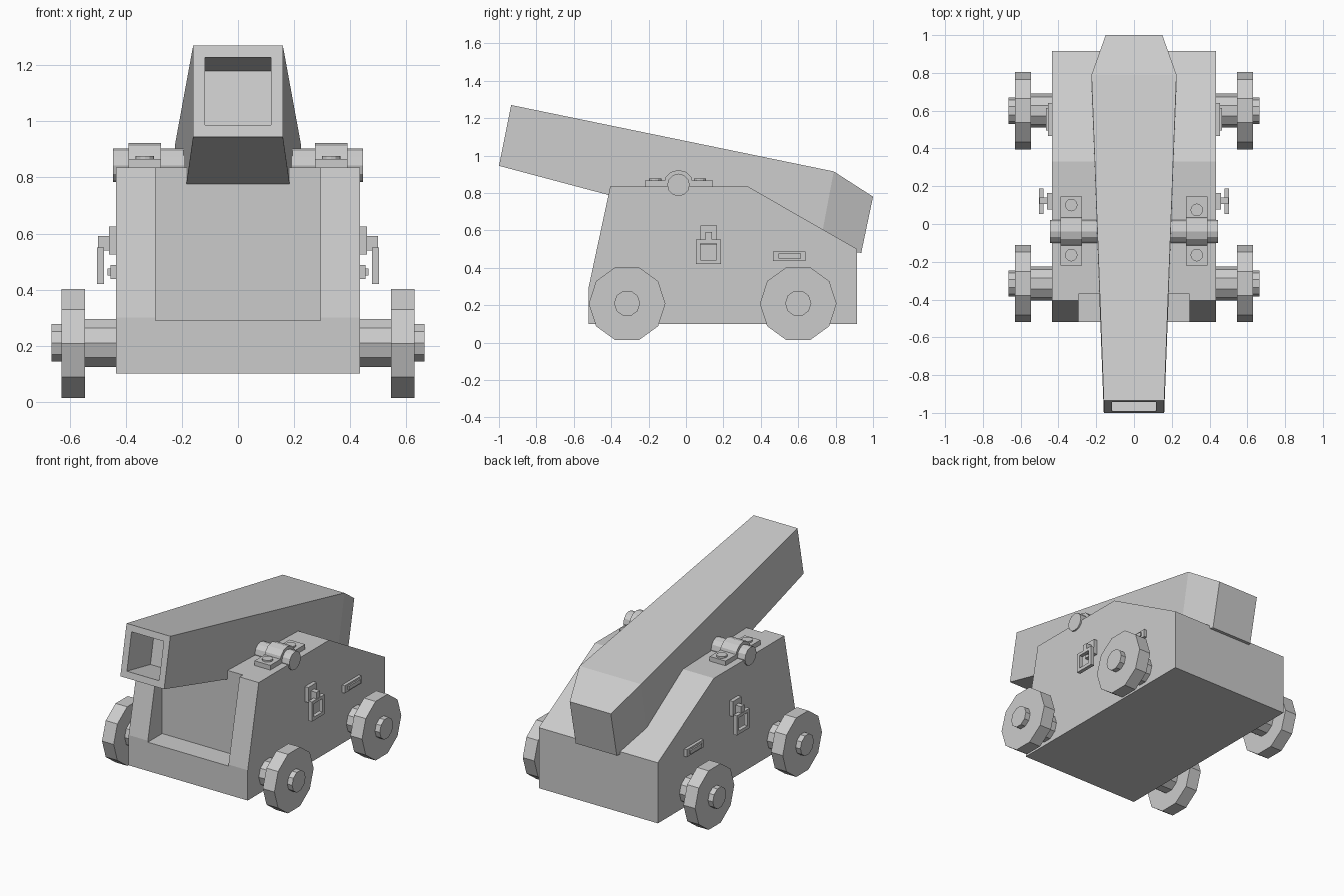
import bpy
import bmesh
from math import pi
from mathutils import Matrix

cube = bpy.data.objects.get("Cube")
if cube:
    bpy.data.objects.remove(cube, do_unlink=True)

grey = bpy.data.materials.new("plain grey")
GREY = (0.6, 0.6, 0.6, 1)
grey.diffuse_color = GREY
grey.use_nodes = True
grey.node_tree.nodes["Principled BSDF"].inputs["Base Color"].default_value = GREY


def finish(name, bm):
    bmesh.ops.recalc_face_normals(bm, faces=bm.faces[:])
    mesh = bpy.data.meshes.new(name)
    bm.to_mesh(mesh)
    bm.free()
    mesh.materials.append(grey)
    obj = bpy.data.objects.new(name, mesh)
    bpy.context.collection.objects.link(obj)
    return obj


def loft(bm, rings):
    """Skin a list of equal-length point rings and cap both ends."""
    rows = [[bm.verts.new(p) for p in ring] for ring in rings]
    for a, b in zip(rows, rows[1:]):
        for i in range(len(a)):
            j = (i + 1) % len(a)
            bm.faces.new((a[i], a[j], b[j], b[i]))
    first = bm.faces.new(rows[0])
    bm.faces.new(rows[-1])
    return first


def add_box(bm, xs, ys, zs):
    loft(bm, [[(x, ys[0], zs[0]), (x, ys[1], zs[0]),
               (x, ys[1], zs[1]), (x, ys[0], zs[1])] for x in xs])


def box(name, xs, ys, zs):
    bm = bmesh.new()
    add_box(bm, xs, ys, zs)
    return finish(name, bm)


def rod(name, x0, x1, y, z, r, sides=10):
    """Cylinder along x with a corner pointing up."""
    bm = bmesh.new()
    bmesh.ops.create_cone(bm, cap_ends=True, segments=sides, radius1=r, radius2=r,
                          depth=abs(x1 - x0),
                          matrix=Matrix.Translation(((x0 + x1) / 2, y, z))
                          @ Matrix.Rotation(pi / 2, 4, 'Y')
                          @ Matrix.Rotation(pi, 4, 'Z'))
    return finish(name, bm)


# Carriage body: extruded side profile with a recess cut in the front
profile = [(-0.52, 0.1), (0.915, 0.1), (0.915, 0.5),
           (0.33, 0.835), (-0.405, 0.835), (-0.52, 0.3)]
bm = bmesh.new()
loft(bm, [[(x, y, z) for y, z in profile] for x in (-0.435, 0.435)])
carriage = finish("carriage", bm)
cutter = box("recess_cutter", (-0.295, 0.295), (-0.8, -0.37), (0.29, 1.1))
cutter.hide_render = True
cut = carriage.modifiers.new("recess", 'BOOLEAN')
cut.operation = 'DIFFERENCE'
cut.solver = 'EXACT'
cut.object = cutter
bpy.context.view_layer.objects.active = carriage
bpy.ops.object.modifier_apply(modifier=cut.name)
bpy.data.objects.remove(cutter, do_unlink=True)

# Barrel: tapered square tube, each section is half width, bottom and top
sections = [(0.16, (-1.0, 0.945), (-0.935, 1.27)),
            (0.225, (0.71, 0.49), (0.79, 0.915)),
            (0.15, (0.937, 0.48), (1.0, 0.78))]
bm = bmesh.new()
muzzle = loft(bm, [[(-w, *low), (w, *low), (w, *high), (-w, *high)]
                   for w, low, high in sections])
bmesh.ops.recalc_face_normals(bm, faces=bm.faces[:])
muzzle.normal_update()
inward = -muzzle.normal * 0.25
# Square bore sunk into the muzzle
bmesh.ops.inset_individual(bm, faces=[muzzle], thickness=0.06)
floor = bmesh.ops.extrude_discrete_faces(bm, faces=[muzzle])["faces"][0]
bmesh.ops.translate(bm, verts=floor.verts[:], vec=inward)
finish("barrel", bm)

for side, s in (("left", 1), ("right", -1)):
    # Wheels, axles and hubs
    for end, y in (("front", -0.315), ("rear", 0.6)):
        rod(f"{end}_{side}_axle", s * 0.42, s * 0.55, y, 0.21, 0.09)
        rod(f"{end}_{side}_wheel", s * 0.545, s * 0.63, y, 0.208, 0.205)
        rod(f"{end}_{side}_hub", s * 0.62, s * 0.665, y, 0.21, 0.07)

    # Trunnion with its cap, base plate and bolts
    rod(f"{side}_trunnion", s * 0.15, s * 0.445, -0.04, 0.843, 0.06, 12)
    rod(f"{side}_trunnion_cap", s * 0.275, s * 0.39, -0.04, 0.843, 0.08, 12)
    box(f"{side}_cap_plate", (s * 0.275, s * 0.39), (-0.22, 0.145), (0.82, 0.866))
    for y in (-0.165, 0.075 if s > 0 else 0.1):
        bm = bmesh.new()
        bmesh.ops.create_cone(bm, cap_ends=True, segments=12, radius1=0.033,
                              radius2=0.033, depth=0.03,
                              matrix=Matrix.Translation((s * 0.332, y, 0.862)))
        finish(f"{side}_cap_bolt", bm)

    # Hanging square ring on a bracket
    box(f"{side}_ring_bracket", (s * 0.43, s * 0.46), (0.077, 0.165), (0.525, 0.625))
    box(f"{side}_ring_stem", (s * 0.45, s * 0.5), (0.105, 0.14), (0.54, 0.592))
    bm = bmesh.new()
    ring_x = (s * 0.478, s * 0.503)
    for ys in ((0.053, 0.077), (0.163, 0.187)):
        add_box(bm, ring_x, ys, (0.42, 0.55))
    for zs in ((0.42, 0.442), (0.53, 0.55)):
        add_box(bm, ring_x, (0.077, 0.163), zs)
    finish(f"{side}_square_ring", bm)

    # Small raised side plate
    box(f"{side}_side_plate", (s * 0.43, s * 0.455), (0.465, 0.64), (0.437, 0.487))
    box(f"{side}_side_plate_boss", (s * 0.45, s * 0.465), (0.495, 0.615), (0.45, 0.475))
